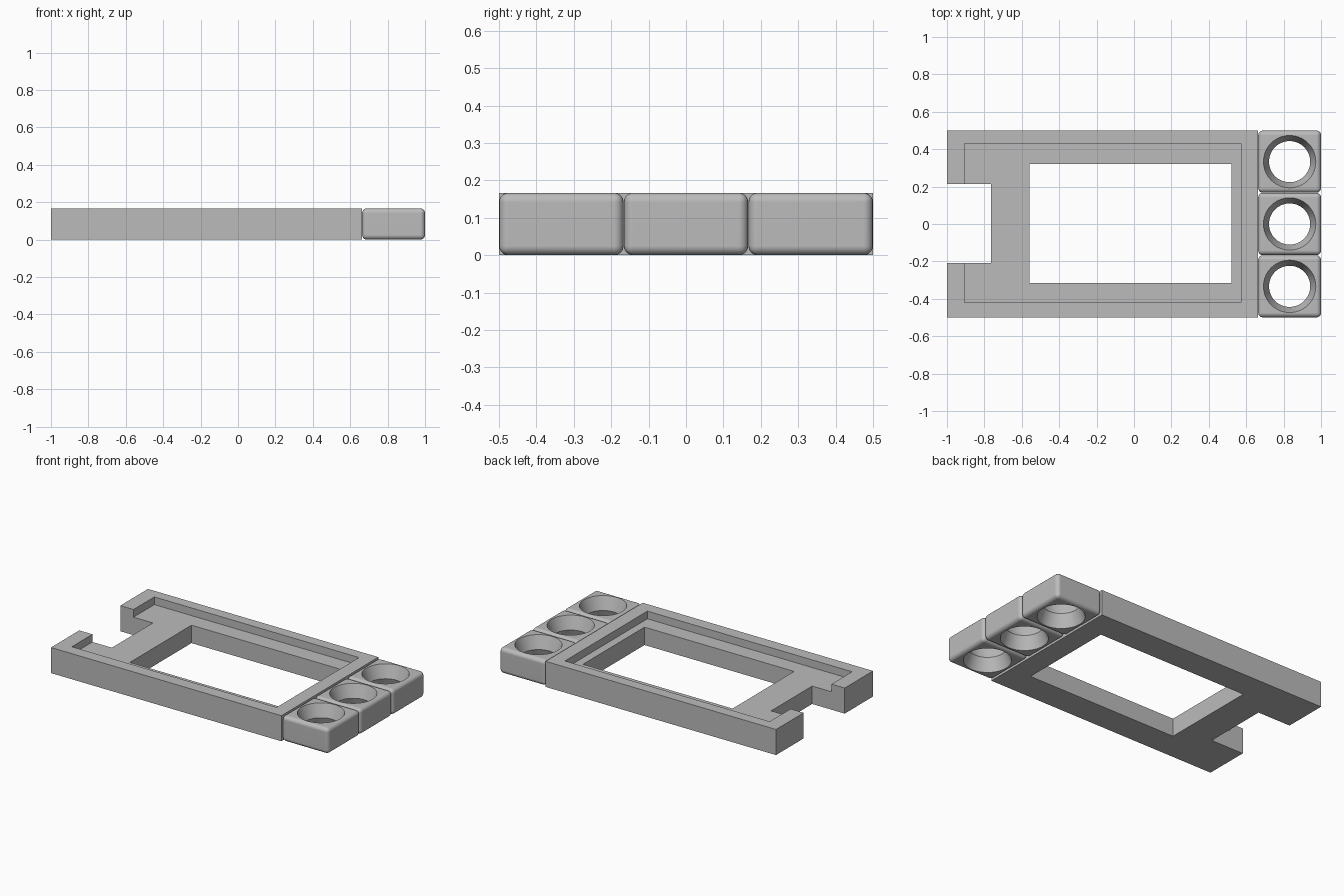
import bpy, bmesh, math
from mathutils import Matrix

if "Cube" in bpy.data.objects:
    bpy.data.objects.remove(bpy.data.objects["Cube"])

H = 0.167
grey = bpy.data.materials.new("light grey")
grey.diffuse_color = (0.5, 0.5, 0.5, 1)
grey.use_nodes = True
grey.node_tree.nodes["Principled BSDF"].inputs["Base Color"].default_value = grey.diffuse_color


def make(name, bm):
    me = bpy.data.meshes.new(name)
    bmesh.ops.recalc_face_normals(bm, faces=bm.faces)
    bm.to_mesh(me)
    bm.free()
    me.materials.append(grey)
    ob = bpy.data.objects.new(name, me)
    bpy.context.collection.objects.link(ob)
    return ob


def box(name, x0, x1, y0, y1, z0, z1, bevel=0):
    bm = bmesh.new()
    m = Matrix.Translation(((x0 + x1) / 2, (y0 + y1) / 2, (z0 + z1) / 2)) \
        @ Matrix.Diagonal((x1 - x0, y1 - y0, z1 - z0, 1))
    bmesh.ops.create_cube(bm, size=1, matrix=m)
    if bevel:
        bmesh.ops.bevel(bm, geom=bm.edges[:], offset=bevel, segments=5,
                        profile=0.5, affect='EDGES')
    return make(name, bm)


def lathe(name, cx, cy, profile, n=64):
    bm = bmesh.new()
    rings = [[bm.verts.new((cx + r * math.cos(2 * math.pi * i / n),
                            cy + r * math.sin(2 * math.pi * i / n), z))
              for i in range(n)] for r, z in profile]
    for a, b in zip(rings, rings[1:]):
        for i in range(n):
            j = (i + 1) % n
            bm.faces.new((a[i], a[j], b[j], b[i]))
    bm.faces.new(rings[0][::-1])
    bm.faces.new(rings[-1])
    return make(name, bm)


def cut(ob, cutter):
    mod = ob.modifiers.new("cut", 'BOOLEAN')
    mod.operation, mod.solver, mod.object = 'DIFFERENCE', 'EXACT', cutter
    bpy.context.view_layer.update()
    dg = bpy.context.evaluated_depsgraph_get()
    me = bpy.data.meshes.new_from_object(ob.evaluated_get(dg))
    ob.modifiers.clear()
    ob.data = me
    bpy.data.objects.remove(cutter)


# tray frame: recess on top, window through, notch at the left end
frame = box("tray_frame", -1, 0.663, -0.5, 0.5, 0, H)
cut(frame, box("recess_cutter", -0.905, 0.573, -0.42, 0.43, 0.117, 0.3))
cut(frame, box("window_cutter", -0.56, 0.52, -0.315, 0.32, -0.1, 0.3))
cut(frame, box("notch_cutter", -1.1, -0.765, -0.208, 0.215, -0.1, 0.3))

# three rounded holder blocks, each with a hole narrowing to a waist
W = 1 / 3
R, WAIST = 0.14, 0.11
slope = (R - WAIST) / (H / 2)
over = 0.02
for k in (-1, 0, 1):
    cy = k * W
    block = box(f"holder_block_{k + 2}", 0.664, 1, cy - W / 2 + 0.0005,
                cy + W / 2 - 0.0005, 0, H, bevel=0.025)
    cut(block, lathe("hole_cutter", 0.832, cy,
                     [(R + slope * over, -over), (WAIST, H / 2),
                      (R + slope * over, H + over)]))
    bpy.ops.object.select_all(action='DESELECT')
    block.select_set(True)
    bpy.context.view_layer.objects.active = block
    bpy.ops.object.shade_smooth_by_angle(angle=math.radians(30))
    wn = block.modifiers.new("even_shading", 'WEIGHTED_NORMAL')
    wn.keep_sharp = True
